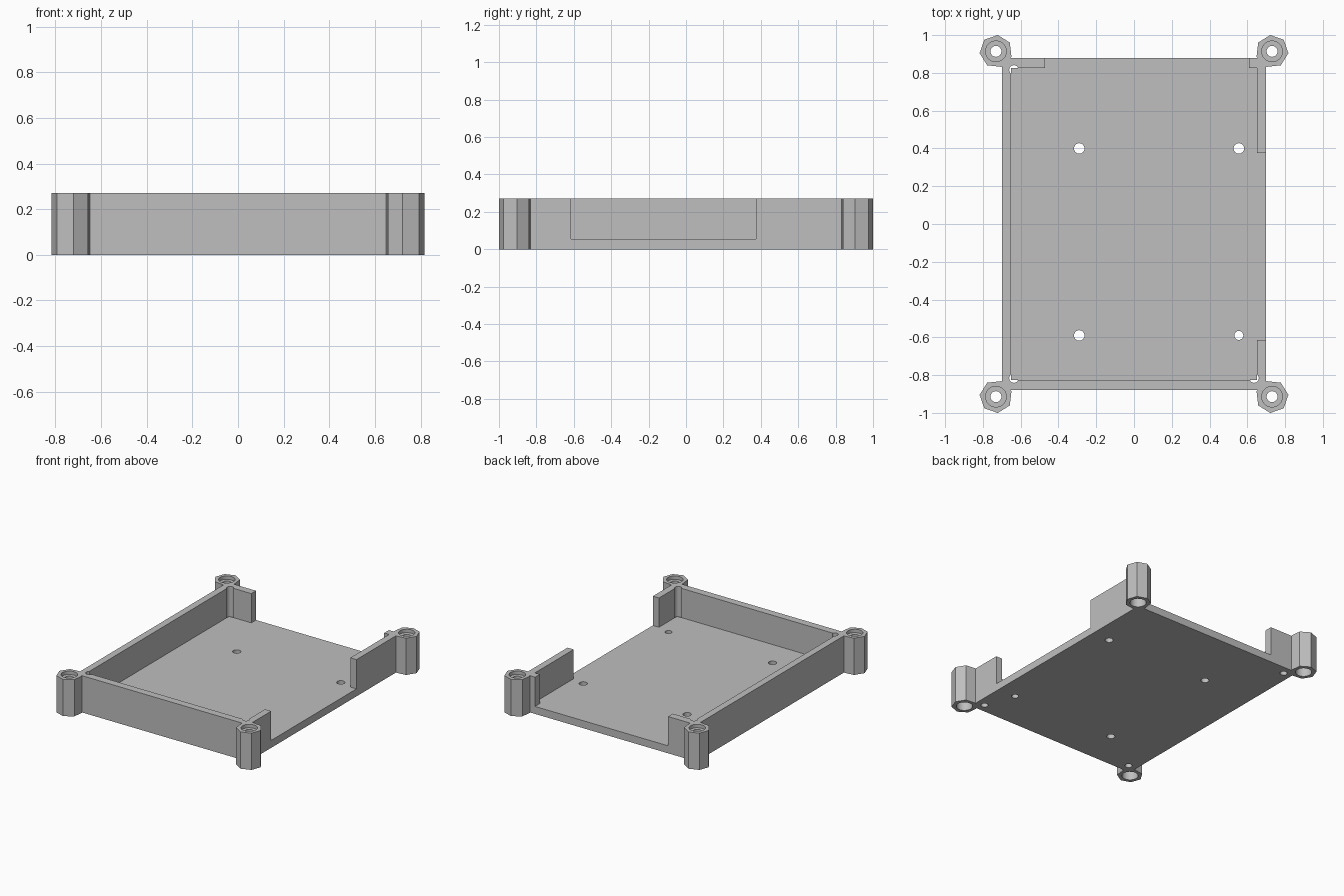
import bpy
import bmesh
from math import radians
from mathutils import Matrix, Vector

cube = bpy.data.objects.get("Cube")
if cube:
    bpy.data.objects.remove(cube, do_unlink=True)

HALF_X, HALF_Y, HEIGHT = 0.70, 0.88, 0.27
IN_X, IN_Y, FLOOR = 0.65, 0.825, 0.055
POST_X, POST_Y = 0.731, 0.914

grey = bpy.data.materials.new("plain grey")
grey.use_nodes = True
colour = (0.52, 0.52, 0.52, 1)
grey.diffuse_color = colour
grey.node_tree.nodes["Principled BSDF"].inputs["Base Color"].default_value = colour


def finish(name, bm):
    mesh = bpy.data.meshes.new(name)
    bmesh.ops.recalc_face_normals(bm, faces=bm.faces)
    bm.to_mesh(mesh)
    bm.free()
    mesh.materials.append(grey)
    obj = bpy.data.objects.new(name, mesh)
    bpy.context.scene.collection.objects.link(obj)
    return obj


def box(name, low, high):
    low, high = Vector(low), Vector(high)
    bm = bmesh.new()
    bmesh.ops.create_cube(bm, size=1)
    for v in bm.verts:
        v.co = (low + high) / 2 + v.co * (high - low)
    return finish(name, bm)


def cylinder(name, x, y, z0, z1, radius, sides=24, turn=0):
    bm = bmesh.new()
    place = Matrix.Translation((x, y, (z0 + z1) / 2)) @ Matrix.Rotation(radians(turn), 4, "Z")
    bmesh.ops.create_cone(bm, cap_ends=True, segments=sides, radius1=radius,
                          radius2=radius, depth=z1 - z0, matrix=place)
    return finish(name, bm)


def combine(target, tool, operation):
    """Apply a boolean and remove the helper."""
    tool.hide_render = True
    mod = target.modifiers.new(operation, "BOOLEAN")
    mod.operation, mod.solver, mod.object = operation, "EXACT", tool
    bpy.context.view_layer.update()
    graph = bpy.context.evaluated_depsgraph_get()
    result = bpy.data.meshes.new_from_object(target.evaluated_get(graph))
    target.modifiers.clear()
    target.data = result
    bpy.data.objects.remove(tool, do_unlink=True)


# Tray with its pocket and the two wall openings
tray = box("tray", (-HALF_X, -HALF_Y, 0), (HALF_X, HALF_Y, HEIGHT))
for low, high in (
    ((-IN_X, -IN_Y, FLOOR), (IN_X, IN_Y, 1)),
    ((-0.47, 0.6, FLOOR), (0.61, 1, 1)),
    ((0.5, -0.615, FLOOR), (1, 0.375, 1)),
):
    combine(tray, box("opening_cutter", low, high), "DIFFERENCE")

# Seven-sided corner posts, each with one corner pointing outward
corners = [(sx, sy) for sx in (-1, 1) for sy in (-1, 1)]
for sx, sy in corners:
    outward = {(1, 1): 45, (-1, 1): 135, (-1, -1): 225, (1, -1): 315}[sx, sy]
    # the cone's first vertex is on +y or +x, so aim it by measuring
    post = cylinder("post", 0, 0, 0, HEIGHT, 0.087, 7)
    first = post.data.vertices[0].co.xy.to_3d()
    aim = Matrix.Rotation(radians(outward), 3, "Z") @ Vector((1, 0, 0))
    turn = first.rotation_difference(aim).to_matrix().to_4x4()
    post.data.transform(Matrix.Translation((sx * POST_X, sy * POST_Y, 0)) @ turn)
    combine(tray, post, "UNION")

# Stepped screw bores through the posts
for sx, sy in corners:
    x, y = sx * POST_X, sy * POST_Y
    for z0, z1, radius in ((-0.1, 0.2, 0.055), (HEIGHT - 0.025, 0.4, 0.055), (-0.2, 0.5, 0.029)):
        combine(tray, cylinder("bore_cutter", x, y, z0, z1, radius), "DIFFERENCE")

# Mounting holes through the floor
for x, y, radius in ((-0.29, 0.4, 0.028), (0.555, 0.4, 0.028),
                     (-0.29, -0.59, 0.028), (0.555, -0.59, 0.024)):
    combine(tray, cylinder("hole_cutter", x, y, -0.1, 0.2, radius, 16), "DIFFERENCE")

# Corner relief holes, covered on the inside by the floor skin
for sx, sy in corners[:3]:
    x, y = sx * 0.636, sy * 0.816
    combine(tray, cylinder("relief_cutter", x, y, -0.1, 0.4, 0.025, 16), "DIFFERENCE")
    xs, ys = sorted((sx * 0.6, sx * IN_X)), sorted((sy * 0.78, sy * IN_Y))
    skin = box("floor_skin", (xs[0], ys[0], 0.035), (xs[1], ys[1], FLOOR))
    combine(tray, skin, "UNION")

# Smooth bores, crisp edges elsewhere
bpy.ops.object.select_all(action="DESELECT")
tray.select_set(True)
bpy.context.view_layer.objects.active = tray
bpy.ops.object.shade_smooth_by_angle(angle=radians(30))
